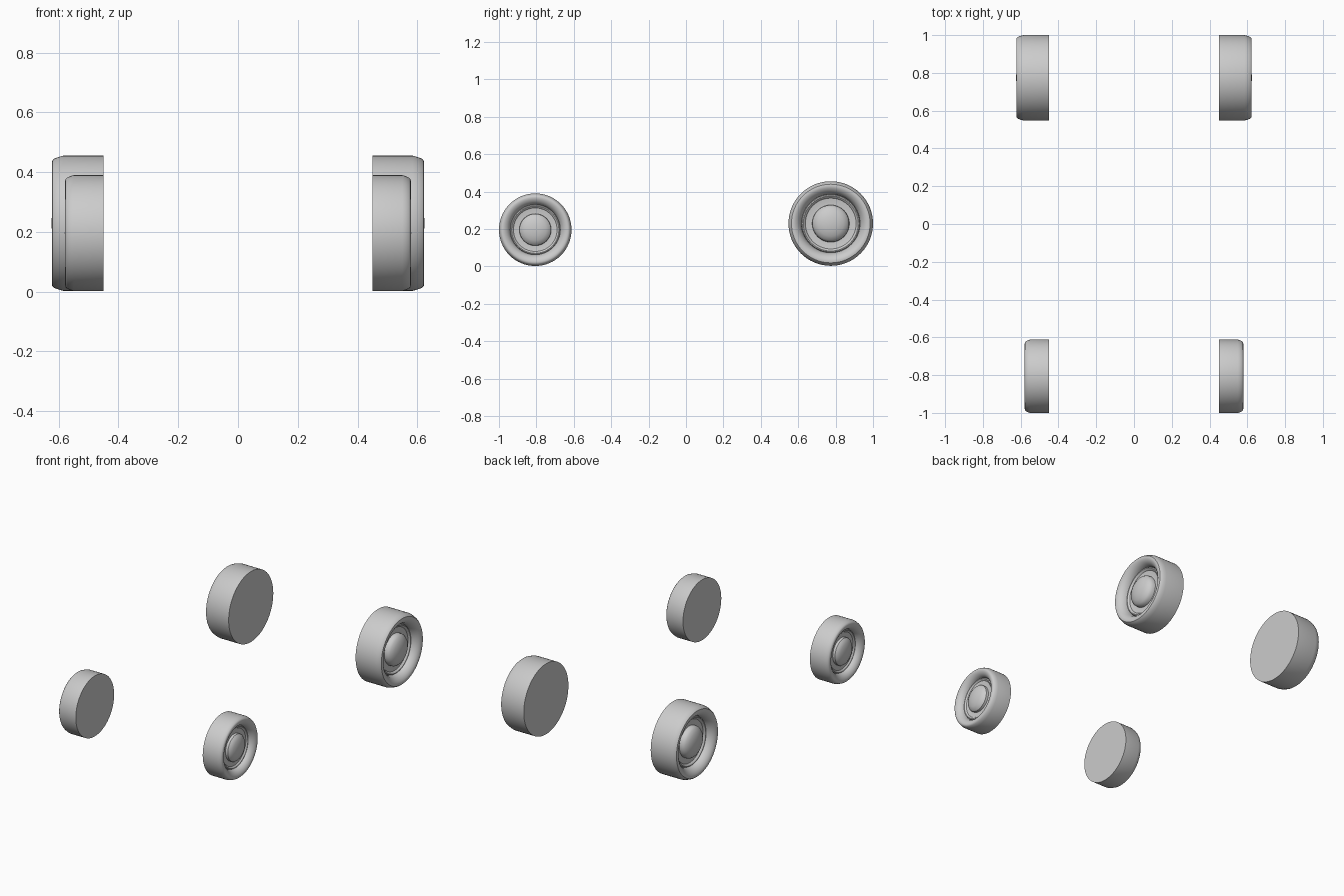
import bpy, bmesh, math
from mathutils import Matrix, Vector

if "Cube" in bpy.data.objects:
    bpy.data.objects.remove(bpy.data.objects["Cube"])

# Wheel section: (fraction of width outward, fraction of radius)
TYRE = [(0, 0), (0, 1), (0.77, 1), (0.86, 0.982), (0.94, 0.958), (0.98, 0.93),
        (0.99, 0.89), (0.975, 0.84), (0.93, 0.785), (0.86, 0.735), (0.76, 0.70), (0.68, 0.69)]
RIM = [(0.68, 0.69), (0.73, 0.675), (0.74, 0.65), (0.70, 0.61), (0.68, 0.60), (0.66, 0.50), (0.66, 0.44)]
HUB = [(0.66, 0.44), (0.78, 0.435), (0.86, 0.39), (0.93, 0.30), (0.98, 0.17), (1, 0)]


def lathe(name, profile, side, y, z, radius, width):
    """Spin a section about the axle."""
    bm = bmesh.new()
    verts = [bm.verts.new((side * (0.45 + w * width), y, z + r * radius)) for w, r in profile]
    edges = [bm.edges.new(p) for p in zip(verts, verts[1:])]
    bmesh.ops.spin(bm, geom=verts + edges, cent=(0, y, z), axis=(1, 0, 0),
                   angle=math.tau, steps=64, use_duplicate=False)
    bmesh.ops.remove_doubles(bm, verts=bm.verts, dist=1e-5)
    bmesh.ops.recalc_face_normals(bm, faces=bm.faces)
    # Open shells: turn the outermost face outward
    bm.faces.ensure_lookup_table()
    f = max(bm.faces, key=lambda f: side * f.calc_center_median().x)
    if f.normal.x * side < 0:
        bmesh.ops.reverse_faces(bm, faces=bm.faces)
    me = bpy.data.meshes.new(name)
    bm.to_mesh(me)
    bm.free()
    ob = bpy.data.objects.new(name, me)
    bpy.context.collection.objects.link(ob)
    bpy.ops.object.select_all(action='DESELECT')
    ob.select_set(True)
    bpy.context.view_layer.objects.active = ob
    bpy.ops.object.shade_smooth_by_angle(angle=math.radians(35))


# Smaller front pair, larger and wider rear pair
for axle, y, z, radius, width in [("front", -0.806, 0.196, 0.194, 0.13),
                                  ("rear", 0.774, 0.229, 0.226, 0.175)]:
    for label, side in [("left", -1), ("right", 1)]:
        for part, profile in [("tyre", TYRE), ("rim", RIM), ("hubcap", HUB)]:
            lathe(f"{axle}_{label}_{part}", profile, side, y, z, radius, width)
